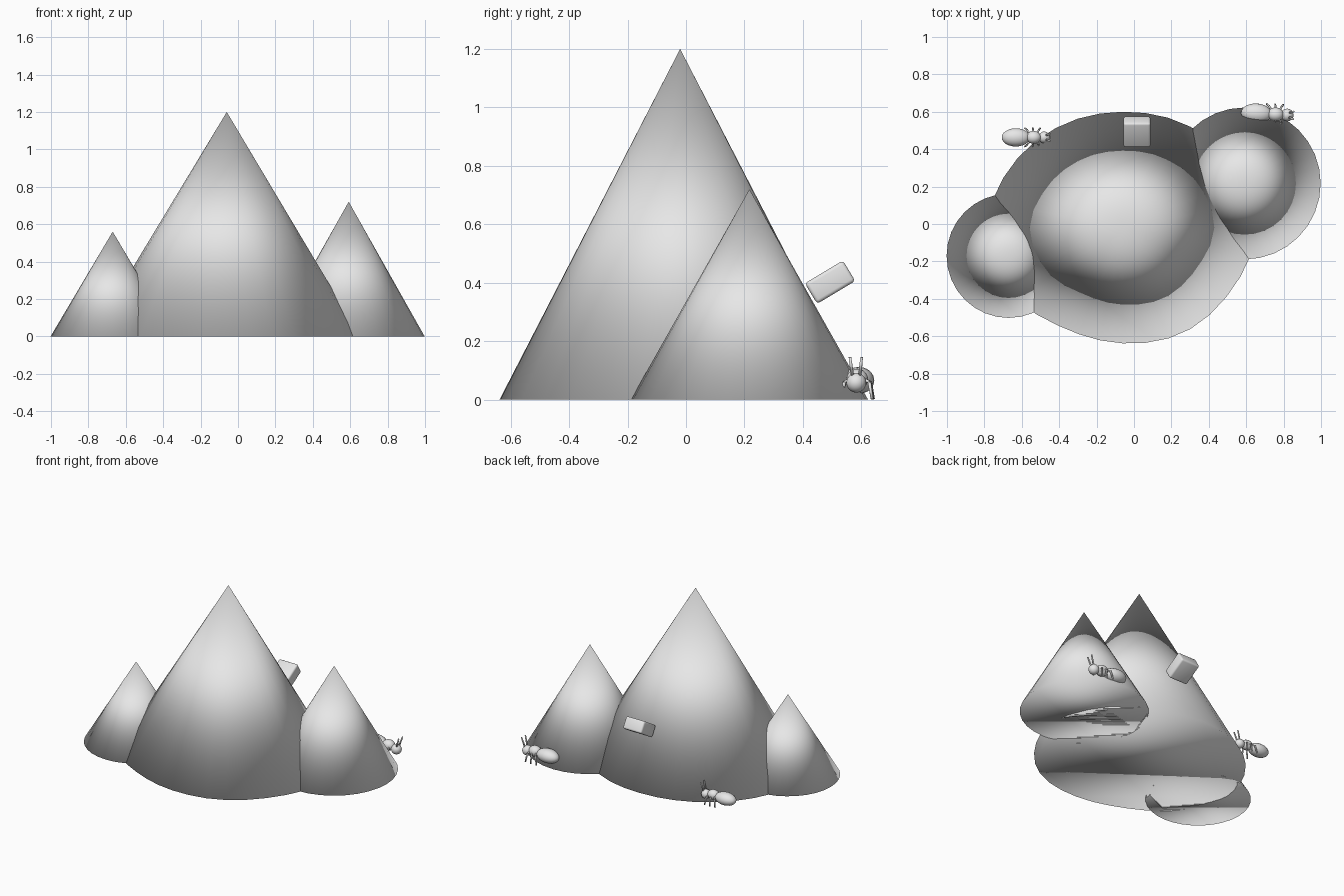
import bpy, bmesh, math
from mathutils import Matrix, Vector

if "Cube" in bpy.data.objects:
    bpy.data.objects.remove(bpy.data.objects["Cube"])

grey = bpy.data.materials.new("light_grey")
grey.diffuse_color = (0.8, 0.8, 0.8, 1)
grey.use_nodes = True
grey.node_tree.nodes["Principled BSDF"].inputs["Base Color"].default_value = grey.diffuse_color


def finish(bm, name, smooth=True):
    bmesh.ops.recalc_face_normals(bm, faces=bm.faces)
    for f in bm.faces:
        f.smooth = smooth
    me = bpy.data.meshes.new(name)
    bm.to_mesh(me)
    bm.free()
    me.materials.append(grey)
    ob = bpy.data.objects.new(name, me)
    bpy.context.collection.objects.link(ob)
    return ob


def radius_at(radii, a):
    # smooth periodic interpolation of evenly spaced radii
    n = len(radii)
    t = a / math.tau * n
    i = int(t)
    t -= i
    p0, p1, p2, p3 = (radii[(i + k) % n] for k in (-1, 0, 1, 2))
    return 0.5 * (2 * p1 + (p2 - p0) * t + (2 * p0 - 5 * p1 + 4 * p2 - p3) * t * t
                  + (3 * p1 - p0 - 3 * p2 + p3) * t ** 3)


def mound(name, x, y, height, radii, sides=32):
    # fully smooth cone with a closed base
    bm = bmesh.new()
    ring = []
    for i in range(sides):
        a = math.tau * i / sides
        r = radius_at(radii, a)
        ring.append(bm.verts.new((x + r * math.cos(a), y + r * math.sin(a), 0)))
    tip = bm.verts.new((x, y, height))
    bm.faces.new(ring[::-1])
    for i in range(sides):
        bm.faces.new((ring[i], ring[(i + 1) % sides], tip))
    return finish(bm, name)


# Three mounds
mound("large_mound", -0.06, -0.02, 1.2,
      [0.715, 0.69, 0.645, 0.62, 0.638, 0.68, 0.725, 0.69, 0.622, 0.618, 0.648, 0.67])
mound("right_mound", 0.592, 0.217, 0.72, [0.406] * 4)
mound("left_mound", -0.67, -0.17, 0.56, [0.332] * 4)

# Tilted crumb with rounded edges
bm = bmesh.new()
bmesh.ops.create_cube(bm, size=1, matrix=Matrix.Diagonal((0.144, 0.152, 0.082, 1)))
bmesh.ops.bevel(bm, geom=bm.edges[:], offset=0.012, segments=3, profile=0.5, affect='EDGES')
crumb = finish(bm, "crumb")
crumb.location = (0.016, 0.493, 0.402)
crumb.rotation_euler = (math.radians(31), 0, 0)


def ball(bm, centre, size):
    m = Matrix.Translation(centre) @ Matrix.Diagonal((*size, 1))
    # poles run along the body
    m = m @ Matrix.Rotation(math.pi / 2, 4, 'Y')
    bmesh.ops.create_uvsphere(bm, u_segments=20, v_segments=12, radius=1, matrix=m)


def rod(bm, a, b, r):
    a, b = Vector(a), Vector(b)
    d = b - a
    m = Matrix.Translation((a + b) / 2) @ d.to_track_quat('Z', 'Y').to_matrix().to_4x4()
    bmesh.ops.create_cone(bm, cap_ends=True, segments=8, radius1=r, radius2=r * 0.8,
                          depth=d.length, matrix=m)


def ant(name, x, y, scale, yaw):
    # body: abdomen, thorax, head
    bm = bmesh.new()
    ball(bm, (-0.103, 0, 0.066), (0.082, 0.053, 0.046))
    ball(bm, (0, 0, 0.07), (0.043, 0.037, 0.036))
    ball(bm, (0.062, 0, 0.058), (0.034, 0.034, 0.034))
    for s in (-1, 1):
        # antennae
        rod(bm, (0.075, s * 0.013, 0.085), (0.095, s * 0.02, 0.145), 0.006)
        # three bent legs per side
        for hip, foot in ((0.022, 0.038), (0, -0.005), (-0.025, -0.05)):
            knee = ((hip + foot) / 2, s * 0.043, 0.06)
            rod(bm, (hip, s * 0.025, 0.068), knee, 0.006)
            rod(bm, knee, (foot, s * 0.053, 0.002), 0.006)
    ob = finish(bm, name)
    ob.location = (x, y, 0)
    ob.scale = (scale,) * 3
    ob.rotation_euler = (0, 0, yaw)


ant("right_ant", 0.757, 0.586, 1.0, math.radians(-3))
ant("left_ant", -0.537, 0.463, 0.92, 0)
